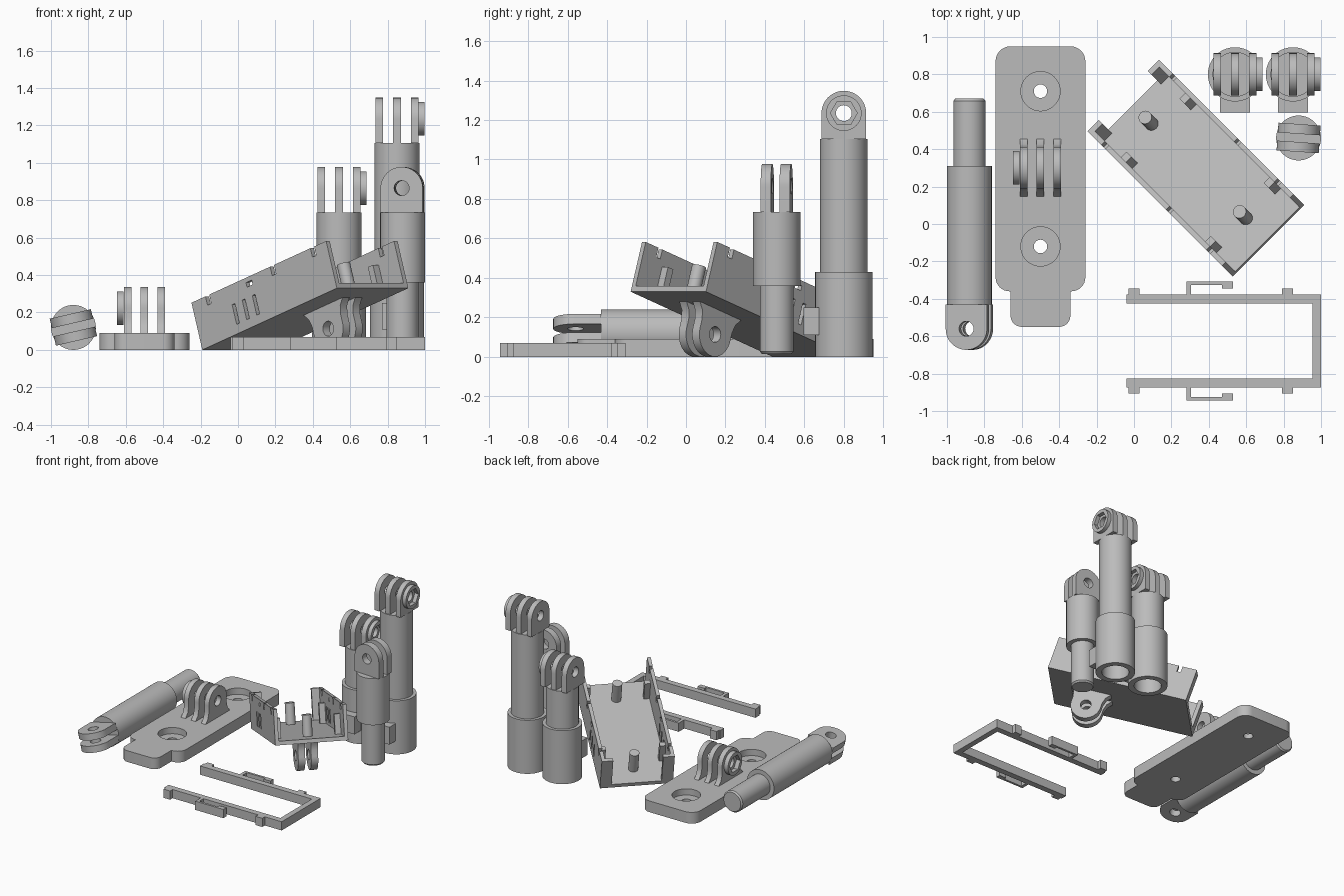
import bpy, bmesh, math
from mathutils import Matrix, Vector

if "Cube" in bpy.data.objects:
    bpy.data.objects.remove(bpy.data.objects["Cube"])

grey = bpy.data.materials.new("plain_grey")
grey.diffuse_color = (0.5, 0.5, 0.5, 1)
grey.use_nodes = True
grey.node_tree.nodes["Principled BSDF"].inputs["Base Color"].default_value = grey.diffuse_color
I = Matrix.Identity(4)
# maps a (a, b, h) prism to x = h, y = a, z = b
SIDE = Matrix(((0, 0, 1, 0), (1, 0, 0, 0), (0, 1, 0, 0), (0, 0, 0, 1)))


def frame(x, y, z, origin):
    m = Matrix((x, y, z)).transposed().to_4x4()
    m.translation = origin
    return m


def finish(name, bm, mat=I):
    bmesh.ops.remove_doubles(bm, verts=bm.verts, dist=1e-5)
    bmesh.ops.transform(bm, matrix=mat, verts=bm.verts)
    bmesh.ops.recalc_face_normals(bm, faces=bm.faces)
    me = bpy.data.meshes.new(name)
    bm.to_mesh(me)
    bm.free()
    me.materials.append(grey)
    ob = bpy.data.objects.new(name, me)
    bpy.context.collection.objects.link(ob)
    return ob


def prism(name, pts, z0, z1, mat=I):
    bm = bmesh.new()
    f = bm.faces.new([bm.verts.new((x, y, z0)) for x, y in pts])
    g = bmesh.ops.extrude_face_region(bm, geom=[f])["geom"]
    top = [v for v in g if isinstance(v, bmesh.types.BMVert)]
    bmesh.ops.translate(bm, verts=top, vec=(0, 0, z1 - z0))
    if not bm.faces or f.is_valid is False or len(bm.faces) < len(pts) + 2:
        bm.faces.new([v for v in bm.verts if v not in top])
    return finish(name, bm, mat)


def box(name, x0, x1, y0, y1, z0, z1, mat=I):
    return prism(name, [(x0, y0), (x1, y0), (x1, y1), (x0, y1)], z0, z1, mat)


def disc(r, n=48, cx=0, cy=0):
    return [(cx + r * math.cos(2 * math.pi * i / n), cy + r * math.sin(2 * math.pi * i / n)) for i in range(n)]


def lathe(name, prof, mat=I, n=64):
    bm = bmesh.new()
    rings = [[bm.verts.new((r * x, r * y, z)) for x, y in disc(1, n)] if r else [bm.verts.new((0, 0, z))]
             for r, z in prof]
    for a, b in zip(rings, rings[1:]):
        for i in range(n):
            j = (i + 1) % n
            q = [a[i % len(a)], a[j % len(a)], b[j % len(b)], b[i % len(b)]]
            bm.faces.new(list(dict.fromkeys(q)))
    return smooth(finish(name, bm, mat))


def smooth(ob):
    bpy.ops.object.select_all(action="DESELECT")
    ob.select_set(True)
    bpy.context.view_layer.objects.active = ob
    bpy.ops.object.shade_smooth_by_angle(angle=math.radians(30))
    return ob


def cut(ob, cutters):
    for c in cutters:
        m = ob.modifiers.new("cut", "BOOLEAN")
        m.operation, m.solver, m.object = "DIFFERENCE", "EXACT", c
        bpy.context.view_layer.update()
        me = bpy.data.meshes.new_from_object(ob.evaluated_get(bpy.context.evaluated_depsgraph_get()))
        ob.modifiers.clear()
        ob.data = me
        bpy.data.objects.remove(c)
    return ob


def knuckle(name, offsets, half, mat, drop=0.13, flare=False, nut=0, r=0.113):
    """Parallel hinge prongs around a hole along local x, with an optional nut boss."""
    arc = [(r * math.cos(math.pi * i / 24), r * math.sin(math.pi * i / 24)) for i in range(25)]
    foot = [(-0.113, -drop + 0.08), (-0.125, -drop + 0.035), (-0.155, -drop)] if flare else [(-r, -drop)]
    pts = arc + foot + [(-a, b) for a, b in reversed(foot)]
    for i, x in enumerate(offsets):
        p = prism(f"{name}_prong_{i + 1}", pts, x - half, x + half, mat @ SIDE)
        smooth(cut(p, [prism("hole_cutter", disc(0.04), x - 0.1, x + 0.1, mat @ SIDE)]))
    if nut:
        a, b = sorted((nut * 0.112, nut * 0.147))
        boss = prism(name + "_nut_boss", disc(0.09), a, b, mat @ SIDE)
        smooth(cut(boss, [prism("hex_cutter", disc(0.068, 6), a - 0.1, b + 0.1, mat @ SIDE)]))


THREE = (-0.095, 0, 0.095)
TWO = (-0.048, 0.048)

# Two upright socket arms with a hollow foot and a clamp block
for name, x, top in (("tall_arm", 0.85, 1.105), ("short_arm", 0.54, 0.735)):
    at = Matrix.Translation((x, 0.8, 0))
    lathe(name + "_tube", [(0, 0.38), (0.1, 0.38), (0.1, 0), (0.145, 0), (0.145, 0.43),
                           (0.12, 0.43), (0.12, top), (0, top)], at)
    box(name + "_clamp_block", -0.08, 0.08, -0.205, -0.125, 0.11, 0.25, at)
    knuckle(name, THREE, 0.021, at @ Matrix.Translation((0, 0, top + 0.13)), nut=1)

# Two plug arms: one upright, one lying on its side
roll = math.radians(13)
s, c = math.sin(roll), math.cos(roll)
upright = Matrix.Translation((0.88, 0.46, 0.865)) @ Matrix.Rotation(math.radians(-94), 4, "Z")
lying = frame((-s, 0, c), (-c, 0, -s), (0, -1, 0), (-0.88, -0.56, 0.12))
for name, mat, neck, end in (("upright_plug", upright, -0.505, -0.85), ("lying_plug", lying, -0.87, -1.23)):
    lathe(name + "_body", [(0, -0.13), (0.12, -0.13), (0.12, neck), (0.086, neck),
                           (0.086, end + 0.012), (0.076, end), (0, end)], mat)
    knuckle(name, TWO, 0.026, mat)

# Mounting plate with rounded corners and two counterbored screw holes
half = [(-0.24, 0.95, 0.08), (-0.24, -0.36, 0.075), (-0.16, -0.36, 0), (-0.16, -0.55, 0.06)]
corners = half + [(-x, y, r) for x, y, r in reversed(half)]
outline = []
for i, (x, y, r) in enumerate(corners):
    p = Vector((x, y))
    ua = (Vector(corners[i - 1][:2]) - p).normalized()
    ub = (Vector(corners[(i + 1) % len(corners)][:2]) - p).normalized()
    for k in range(9 if r else 1):
        t = math.pi / 2 * k / 8
        outline.append(tuple(p + r * (ua + ub) - r * (ub * math.cos(t) + ua * math.sin(t))))
at = Matrix.Translation((-0.5, 0, 0))
plate = prism("mount_plate", outline, 0, 0.09, at)
for y in (0.71, -0.12):
    cut(plate, [prism("bore_cutter", disc(0.105, 48, 0, y), 0.04, 0.2, at),
                prism("screw_cutter", disc(0.036, 32, 0, y), -0.1, 0.2, at)])
smooth(plate)
knuckle("mount", (-0.09, 0, 0.09), 0.02,
        Matrix.Translation((-0.5, 0.3, 0.223)), drop=0.135, flare=True, nut=-1)

# Flat retaining frame with side tabs and spring clips
box("frame_end_bar", 0.955, 1.0, -0.874, -0.377, 0, 0.07)
for side, label in ((1, "back"), (-1, "front")):
    def strip(name, x0, x1, a, b):
        ys = sorted((-0.6255 + side * a, -0.6255 + side * b))
        box(f"frame_{label}_{name}", x0, x1, *ys, 0, 0.07)
    strip("rail", -0.04, 0.955, 0.2, 0.248)
    strip("tip_tab", -0.03, 0.03, 0.248, 0.28)
    strip("end_tab", 0.79, 0.85, 0.248, 0.28)
    strip("clip_root", 0.28, 0.305, 0.248, 0.3)
    strip("clip_arm", 0.28, 0.53, 0.3, 0.318)
    strip("clip_hook", 0.47, 0.53, 0.28, 0.3)

# Tilted tray: u runs up the slope, v across, w out of the floor
pitch = math.atan2(0.33, 1.018)
d, h = math.cos(pitch), math.sin(pitch)
q = math.sqrt(0.5)
tray = frame((d * q, -d * q, h), (q, q, 0), (-h * q, h * q, d), (0, 0.63, 0))
box("tray_floor", 0, 1.07, -0.27, 0.27, 0, 0.03, tray)
for side, label in ((1, "far"), (-1, "near")):
    def tray_box(name, u0, u1, a, b, w0, w1):
        vs = sorted((side * a, side * b))
        return box(f"tray_{label}_{name}", u0, u1, *vs, w0, w1, tray)
    wall = tray_box("wall", 0, 1.07, 0.243, 0.27, 0.03, 0.265)
    cutters = [tray_box("notch", u - 0.015, u + 0.015, 0.2, 0.3, 0.215, 0.3) for u in (0.126, 0.64, 0.96)]
    cutters += [tray_box("slot", u - 0.011, u + 0.011, 0.2, 0.3, 0.05, 0.16) for u in (0.3, 0.38, 0.46)]
    cutters.append(tray_box("window", 0.425, 0.47, 0.2, 0.3, 0.215, 0.24))
    cut(wall, cutters)
    tray_box("corner_return", 0, 0.03, 0.185, 0.243, 0.03, 0.265)
    for u in (0.23, 0.9):
        tray_box("support_tab", u - 0.02, u + 0.02, 0.2, 0.243, 0.03, 0.18)

# Tray locating posts and the hinge underneath
for i, (u, v) in enumerate(((0.15, 0.0), (0.9, 0.0))):
    lathe(f"tray_post_{i + 1}", [(0, 0.02), (0.036, 0.02), (0.036, 0.19), (0, 0.19)],
          tray @ Matrix.Translation((u, v, 0)), 32)
hinge = tray @ frame((0, 1, 0), (1, 0, 0), (0, 0, -1), (0.754, 0, -0.125))
knuckle("tray_hinge", TWO, 0.026, hinge, drop=0.125, flare=True)
